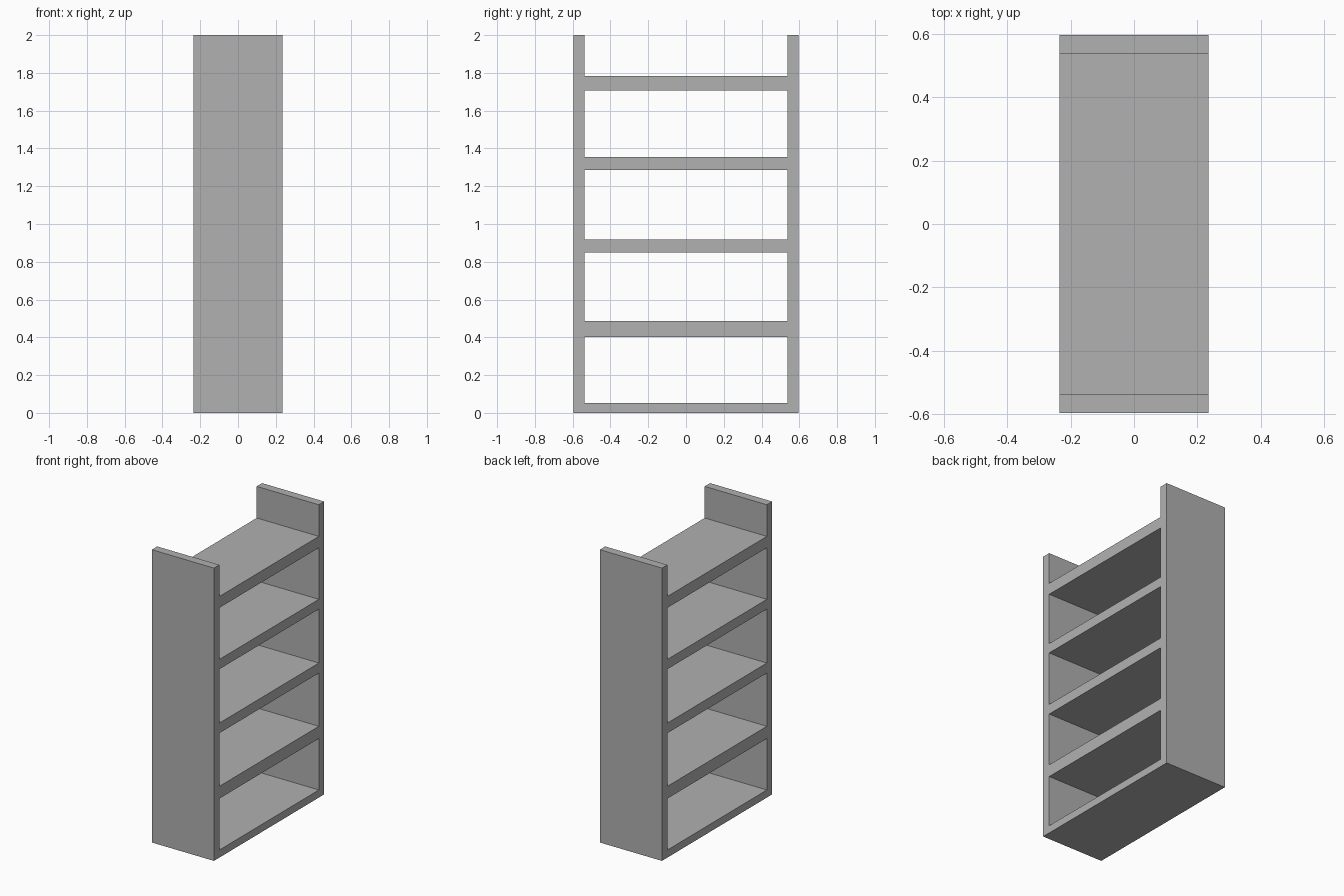
import bpy
import bmesh
from math import radians

if "Cube" in bpy.data.objects:
    bpy.data.objects.remove(bpy.data.objects["Cube"])

HALF_DEPTH = 0.235        # along x
OUT, INN = 0.595, 0.537   # outer and inner faces of the uprights, along y
HEIGHT = 2.0
# underside and top of each shelf
SHELVES = [(0.0, 0.052), (0.403, 0.487), (0.85, 0.919), (1.287, 1.354), (1.706, 1.784)]


def add_loop(curve, points):
    spline = curve.splines.new('POLY')
    spline.points.add(len(points) - 1)
    for p, (y, z) in zip(spline.points, points):
        p.co = (y, z, 0, 1)
    spline.use_cyclic_u = True


# Frame profile: two uprights rising above the top shelf
profile = bpy.data.curves.new("shelf_profile", 'CURVE')
profile.dimensions = '2D'
profile.fill_mode = 'BOTH'
profile.extrude = HALF_DEPTH
top = SHELVES[-1][1]
add_loop(profile, [(-OUT, 0), (OUT, 0), (OUT, HEIGHT), (INN, HEIGHT),
                   (INN, top), (-INN, top), (-INN, HEIGHT), (-OUT, HEIGHT)])

# Open bays between neighbouring shelves
for (_, floor), (ceiling, _) in zip(SHELVES, SHELVES[1:]):
    add_loop(profile, [(-INN, floor), (INN, floor), (INN, ceiling), (-INN, ceiling)])

# Stand the profile up so it is extruded along x, and make it a clean mesh
unit = bpy.data.objects.new("shelf_unit", profile)
bpy.context.collection.objects.link(unit)
unit.rotation_euler = (radians(90), 0, radians(90))
bpy.context.view_layer.objects.active = unit
unit.select_set(True)
bpy.ops.object.convert(target='MESH')
bpy.ops.object.transform_apply(rotation=True)
unit = bpy.context.object

bm = bmesh.new()
bm.from_mesh(unit.data)
bmesh.ops.remove_doubles(bm, verts=bm.verts, dist=1e-4)
bmesh.ops.recalc_face_normals(bm, faces=bm.faces)
for f in bm.faces:
    f.smooth = False
bm.to_mesh(unit.data)
bm.free()

# Dark grey finish
grey = bpy.data.materials.new("dark_grey")
grey.diffuse_color = (0.44, 0.44, 0.44, 1)
grey.use_nodes = True
grey.node_tree.nodes["Principled BSDF"].inputs["Base Color"].default_value = grey.diffuse_color
unit.data.materials.clear()
unit.data.materials.append(grey)
for p in unit.data.polygons:
    p.material_index = 0
